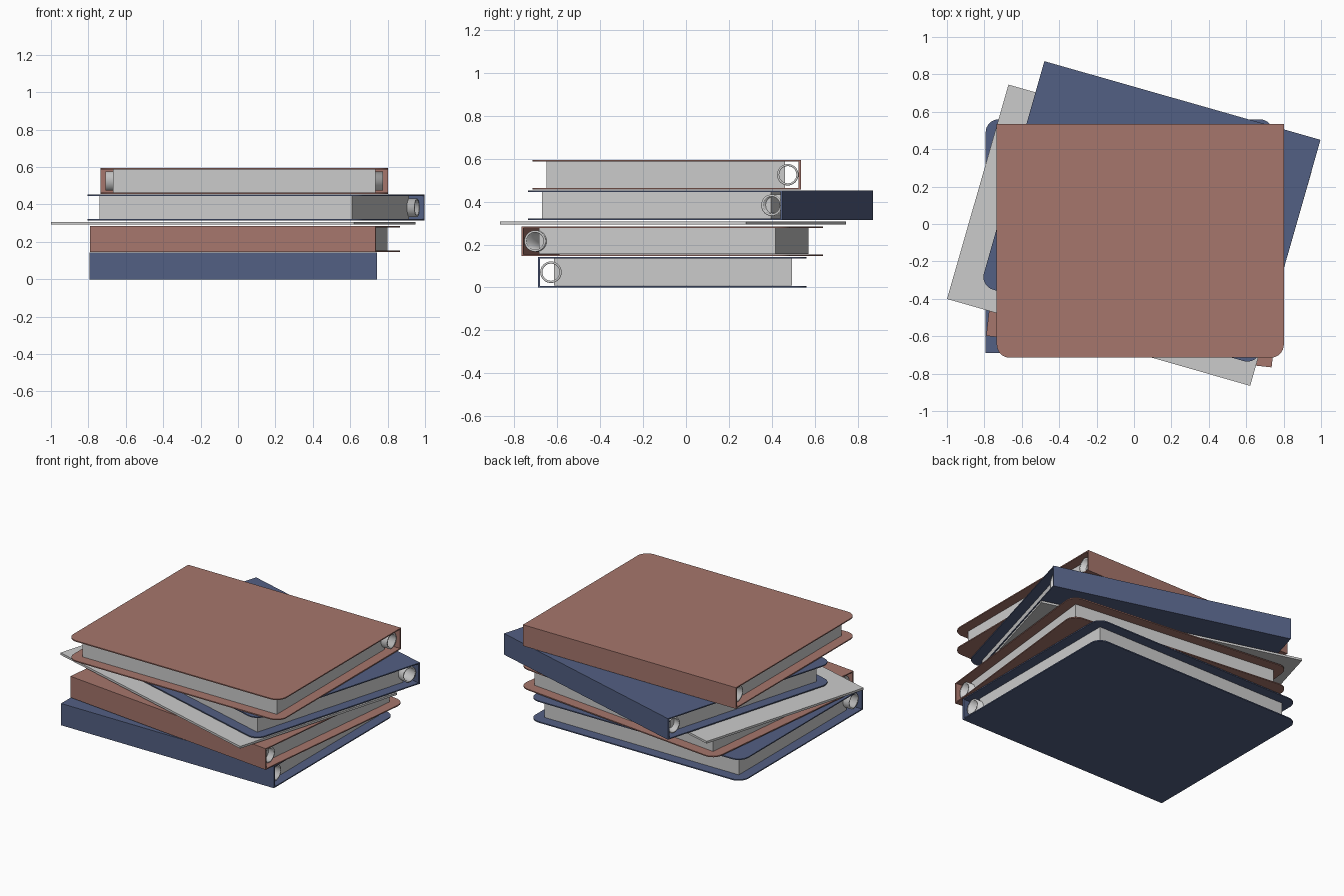
import bpy, bmesh, math
from mathutils import Matrix

if "Cube" in bpy.data.objects:
    bpy.data.objects.remove(bpy.data.objects["Cube"])

W, D, H = 1.535, 1.25, 0.138      # binder length, depth, thickness
BOARD = 0.007                     # cover board thickness
ROUND = 0.07                      # radius of the open-edge corners
INSET = 0.066                     # page block inset from the covers


def material(name, rgb):
    m = bpy.data.materials.new(name)
    m.diffuse_color = (*rgb, 1)
    m.use_nodes = True
    m.node_tree.nodes["Principled BSDF"].inputs["Base Color"].default_value = m.diffuse_color
    return m


navy = material("navy_board", (0.086, 0.116, 0.227))
brown = material("brown_board", (0.38, 0.18, 0.15))


def add_object(name, bm, place, mat=None, smooth=False):
    bmesh.ops.recalc_face_normals(bm, faces=bm.faces)
    me = bpy.data.meshes.new(name)
    bm.to_mesh(me)
    bm.free()
    ob = bpy.data.objects.new(name, me)
    bpy.context.collection.objects.link(ob)
    ob.matrix_world = place
    if mat:
        me.materials.append(mat)
    if smooth:
        bpy.context.view_layer.objects.active = ob
        ob.select_set(True)
        bpy.ops.object.shade_smooth_by_angle(angle=math.radians(35))
        ob.select_set(False)
    return ob


def slab(outline, z0, z1):
    """Extrude a flat outline between two heights."""
    bm = bmesh.new()
    face = bm.faces.new([bm.verts.new((x, y, z0)) for x, y in outline])
    top = bmesh.ops.extrude_face_region(bm, geom=[face])["geom"]
    bmesh.ops.translate(bm, vec=(0, 0, z1 - z0),
                        verts=[v for v in top if isinstance(v, bmesh.types.BMVert)])
    return bm


def rect(x0, x1, y0, y1):
    return [(x0, y0), (x1, y0), (x1, y1), (x0, y1)]


def cover_outline():
    """Square at the spine, rounded at the open edge."""
    pts = [(0, 0), (W, 0)]
    for cx, start in ((W - ROUND, 0), (ROUND, 90)):
        for i in range(9):
            a = math.radians(start + i * 90 / 8)
            pts.append((cx + ROUND * math.cos(a), D - ROUND + ROUND * math.sin(a)))
    return pts


def binder(name, corner, z, angle, mat, h=H):
    """Local origin is one end of the spine; the spine runs along local +x."""
    place = Matrix.Translation((*corner, z)) @ Matrix.Rotation(math.radians(angle), 4, 'Z')
    # boards and spine
    add_object(name + "_bottom_cover", slab(cover_outline(), 0, BOARD), place, mat, True)
    add_object(name + "_top_cover", slab(cover_outline(), h - BOARD, h), place, mat, True)
    add_object(name + "_spine", slab(rect(0, W, 0, 0.01), BOARD, h - BOARD), place, mat)
    # page block
    add_object(name + "_pages",
               slab(rect(INSET, W - INSET, 0.075, D - INSET), BOARD + .001, h - BOARD - .001), place)
    # binding tube behind the spine
    bm = bmesh.new()
    bmesh.ops.create_cone(bm, cap_ends=False, segments=32, radius1=0.05, radius2=0.05,
                          depth=W - 0.05,
                          matrix=Matrix.Translation((W / 2, 0.061, h / 2))
                          @ Matrix.Rotation(math.pi / 2, 4, 'Y'))
    tube = add_object(name + "_binding_tube", bm, place, None, True)
    wall = tube.modifiers.new("wall", 'SOLIDIFY')
    wall.thickness = 0.01
    wall.offset = -1


# stack from the bottom up
binder("lowest_navy_binder", (-0.793, -0.69), 0.0, 0, navy, 0.142)
binder("lower_brown_binder", (-0.79, -0.598), 0.147, -6.3, brown)

# loose sheet stack between the binders
sheet = Matrix.Translation((-0.025, -0.06, 0)) @ Matrix.Rotation(math.radians(-16), 4, 'Z')
add_object("loose_document", slab(rect(-0.843, 0.843, -0.596, 0.596), 0.293, 0.307), sheet)

binder("upper_navy_binder", (0.997, 0.45), 0.314, 164.1, navy)
binder("top_brown_binder", (0.801, 0.535), 0.456, 180, brown)
